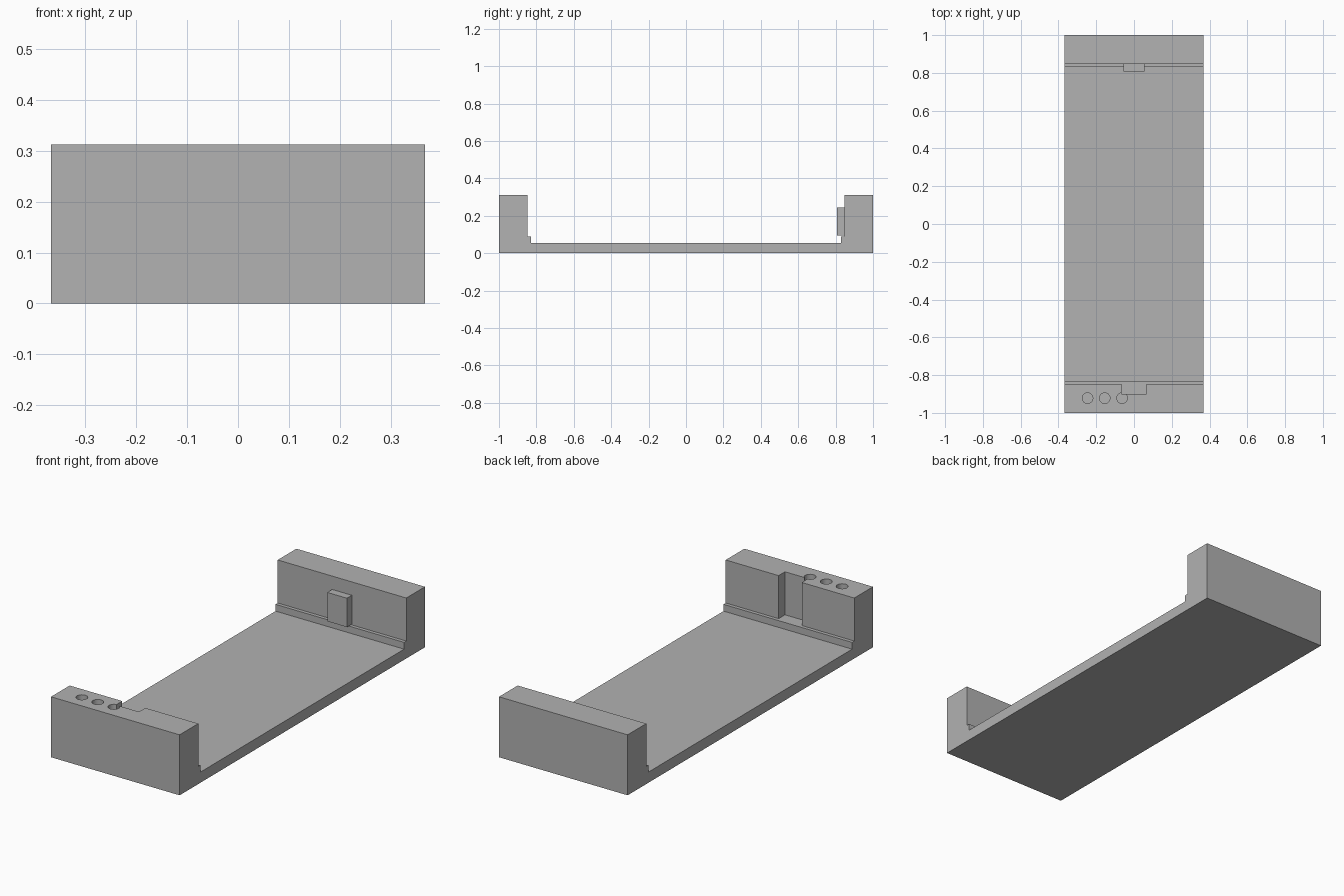
import bpy, bmesh

if "Cube" in bpy.data.objects:
    bpy.data.objects.remove(bpy.data.objects["Cube"])

HALF_W, TOP, LEDGE, FLOOR = 0.367, 0.312, 0.09, 0.055

grey = bpy.data.materials.new("plain_grey")
grey.diffuse_color = (0.445, 0.445, 0.445, 1)
grey.use_nodes = True
grey.node_tree.nodes["Principled BSDF"].inputs["Base Color"].default_value = grey.diffuse_color


def finish(name, bm):
    bmesh.ops.recalc_face_normals(bm, faces=bm.faces)
    mesh = bpy.data.meshes.new(name)
    bm.to_mesh(mesh)
    bm.free()
    mesh.materials.append(grey)
    ob = bpy.data.objects.new(name, mesh)
    bpy.context.collection.objects.link(ob)
    return ob


def prism(name, points, axis, start, end):
    """Extrude a flat outline along x (yz points) or z (xy points)."""
    bm = bmesh.new()
    if axis == "x":
        verts = [bm.verts.new((start, a, b)) for a, b in points]
        step = (end - start, 0, 0)
    else:
        verts = [bm.verts.new((a, b, start)) for a, b in points]
        step = (0, 0, end - start)
    face = bm.faces.new(verts)
    ext = bmesh.ops.extrude_face_region(bm, geom=[face])
    moved = [g for g in ext["geom"] if isinstance(g, bmesh.types.BMVert)]
    bmesh.ops.translate(bm, verts=moved, vec=step)
    return finish(name, bm)


def rect(x0, x1, y0, y1):
    return [(x0, y0), (x1, y0), (x1, y1), (x0, y1)]


def cut(target, cutter):
    mod = target.modifiers.new(cutter.name, "BOOLEAN")
    mod.operation = "DIFFERENCE"
    mod.solver = "EXACT"
    mod.object = cutter
    cutter.hide_render = True
    cutter.hide_set(True)
    cutter.display_type = "WIRE"


# Tray: base with two end walls, each with a small ledge at its foot
half = [(1, 0), (1, TOP), (0.848, TOP), (0.848, LEDGE), (0.83, LEDGE), (0.83, FLOOR)]
outline = half + [(-y, z) for y, z in reversed(half)]
tray = prism("tray", outline, "x", -HALF_W, HALF_W)

# Socket notch in the front wall
cut(tray, prism("notch_cutter", rect(-0.067, 0.065, -0.90, -0.80), "z", LEDGE, 0.4))

# Three round holes in the top of the front wall
for i, x in enumerate((-0.246, -0.155, -0.063)):
    bm = bmesh.new()
    bmesh.ops.create_cone(bm, cap_ends=True, segments=32, radius1=0.028,
                          radius2=0.028, depth=0.3)
    bmesh.ops.translate(bm, verts=bm.verts, vec=(x, -0.922, 0.26))
    cut(tray, finish(f"hole_cutter_{i + 1}", bm))

# Matching tab on the back wall
prism("tab", rect(-0.056, 0.056, 0.808, 0.85), "z", 0.094, 0.243)

# Keep the hole walls smooth and all corners sharp
bpy.ops.object.select_all(action="DESELECT")
tray.select_set(True)
bpy.context.view_layer.objects.active = tray
for mod in list(tray.modifiers):
    bpy.ops.object.modifier_apply(modifier=mod.name)
bpy.ops.object.shade_smooth_by_angle()
